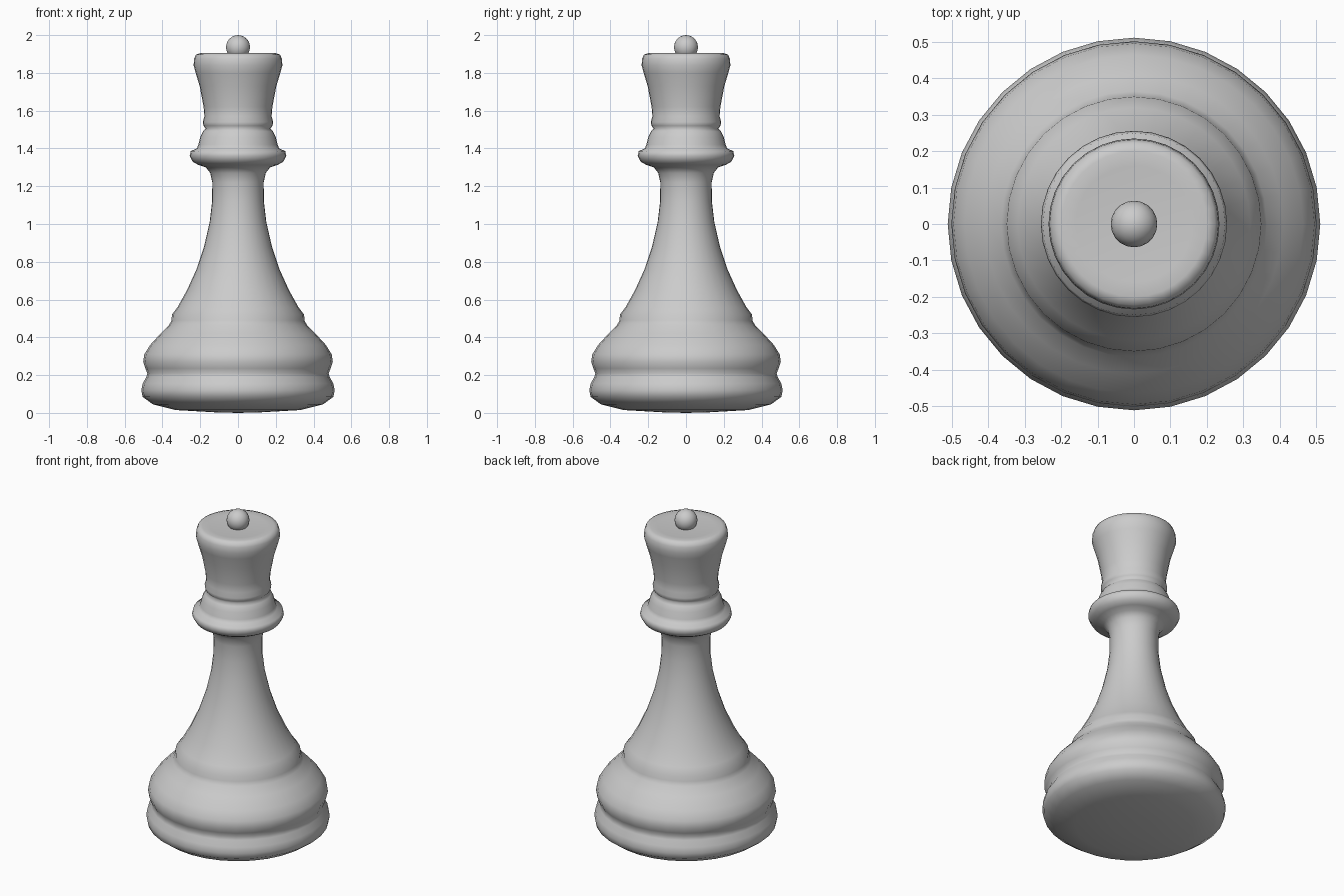
import bpy
import bmesh
import math
from mathutils import Matrix, Vector

SIDES = 32

default_cube = bpy.data.objects.get("Cube")
if default_cube:
    bpy.data.objects.remove(default_cube, do_unlink=True)


def make_material(name, colour):
    material = bpy.data.materials.new(name)
    material.use_nodes = True
    material.diffuse_color = colour
    shader = next(n for n in material.node_tree.nodes if n.type == "BSDF_PRINCIPLED")
    shader.inputs["Base Color"].default_value = colour
    return material


def finish_object(name, bm, material):
    """Turn the bmesh into a smooth shaded object with one material."""
    bmesh.ops.recalc_face_normals(bm, faces=bm.faces[:])
    for face in bm.faces:
        face.smooth = True
    mesh = bpy.data.meshes.new(name)
    bm.to_mesh(mesh)
    bm.free()
    mesh.materials.append(material)
    obj = bpy.data.objects.new(name, mesh)
    bpy.context.collection.objects.link(obj)
    return obj


def lathe(name, profile, material):
    """Spin a (radius, height) profile around the vertical axis."""
    bm = bmesh.new()
    verts = [bm.verts.new((radius, 0, height)) for radius, height in profile]
    edges = [bm.edges.new(pair) for pair in zip(verts, verts[1:])]
    bmesh.ops.spin(bm, geom=verts + edges, cent=Vector(), axis=Vector((0, 0, 1)),
                   angle=math.tau, steps=SIDES, use_merge=True)
    bmesh.ops.remove_doubles(bm, verts=bm.verts[:], dist=0.0005)
    return finish_object(name, bm, material)


def ball(name, radius, height, material):
    bm = bmesh.new()
    bmesh.ops.create_icosphere(bm, subdivisions=3, radius=radius,
                               matrix=Matrix.Translation((0, 0, height)))
    return finish_object(name, bm, material)


grey = make_material("plain grey", (0.6, 0.6, 0.6, 1))

# Profile sections, listed from the floor up
foot = [(0, 0), (.12, .003), (.33, .015), (.45, .045), (.505, .085), (.512, .12),
        (.505, .155), (.485, .19), (.48, .21)]
bulge = [(.49, .235), (.502, .27), (.496, .31), (.465, .36), (.41, .42), (.365, .465),
         (.352, .49)]
stem = [(.35, .52), (.32, .56), (.27, .65), (.22, .76), (.18, .88), (.15, 1.01),
        (.137, 1.12), (.136, 1.22), (.147, 1.27)]
collar = [(.17, 1.3), (.21, 1.313), (.24, 1.33), (.256, 1.36), (.25, 1.386),
          (.218, 1.4), (.21, 1.42), (.2, 1.46), (.185, 1.49)]
crown = [(.171, 1.505), (.183, 1.52), (.186, 1.54), (.178, 1.57), (.182, 1.62),
         (.203, 1.73), (.224, 1.8), (.235, 1.84), (.232, 1.875), (.223, 1.897),
         (.2, 1.904), (.16, 1.9), (0, 1.898)]

# Turned body and the ball on top
lathe("turned_body", foot + bulge + stem + collar + crown, grey)
ball("crown_ball", 0.064, 1.936, grey)
